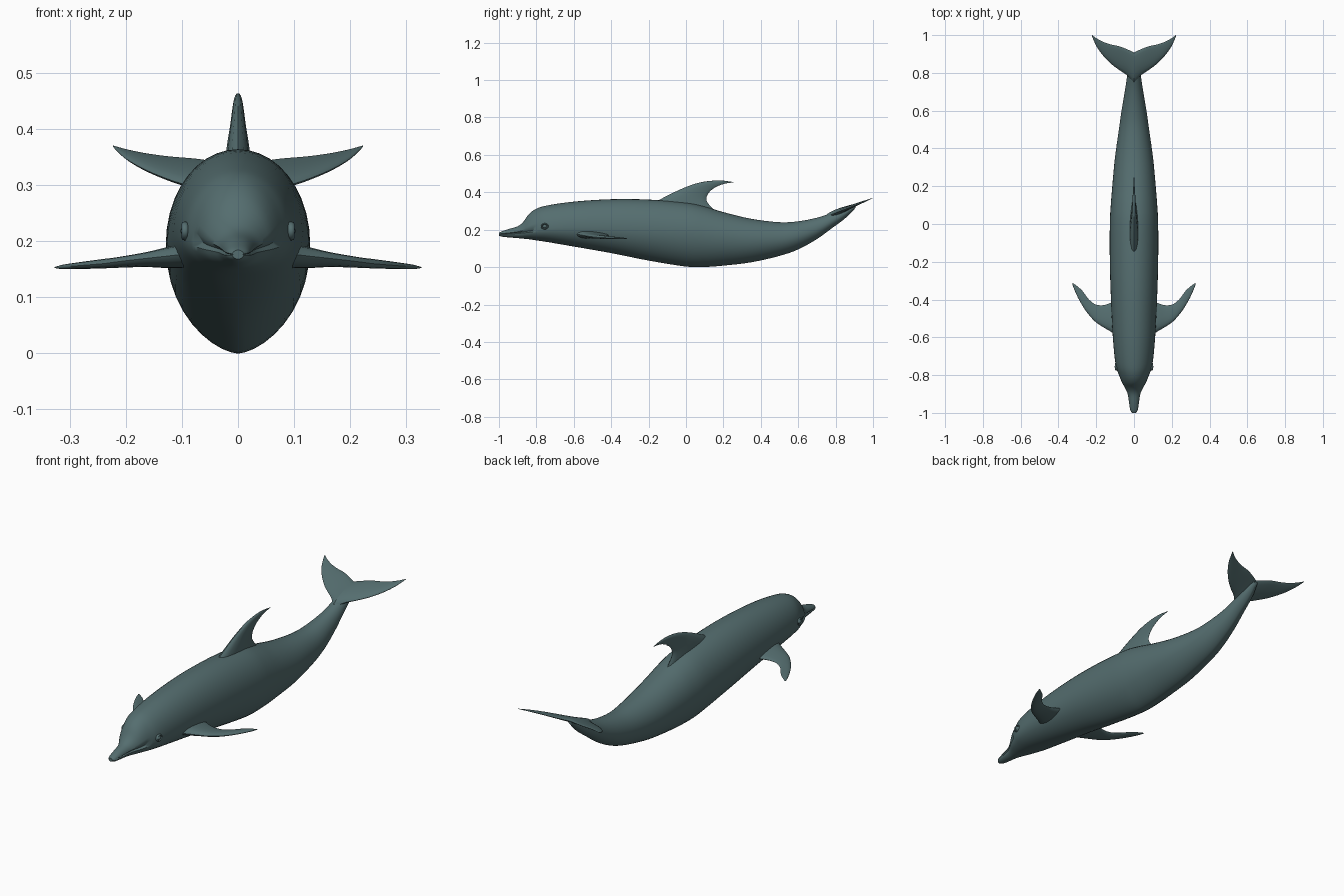
import bpy, bmesh, math
from mathutils import Vector

if "Cube" in bpy.data.objects:
    bpy.data.objects.remove(bpy.data.objects["Cube"])

skin = bpy.data.materials.new("slate_grey_skin")
skin.diffuse_color = (0.09, 0.155, 0.16, 1)
skin.use_nodes = True
skin.node_tree.nodes["Principled BSDF"].inputs["Base Color"].default_value = skin.diffuse_color


def spline(rows, steps):
    """Smoothly interpolate rows of numbers (Catmull-Rom)."""
    out = []
    for i in range(len(rows) - 1):
        p = [rows[max(i - 1, 0)], rows[i], rows[i + 1], rows[min(i + 2, len(rows) - 1)]]
        for s in range(steps):
            t = s / steps
            out.append([0.5 * (2 * b + (c - a) * t + (2 * a - 5 * b + 4 * c - d) * t * t
                               + (3 * b - a - 3 * c + d) * t ** 3) for a, b, c, d in zip(*p)])
    return out + [list(rows[-1])]


def loft(name, rings):
    """Skin a list of closed rings and cap both ends."""
    bm = bmesh.new()
    loops = [[bm.verts.new(p) for p in r] for r in rings]
    n = len(loops[0])
    for a, b in zip(loops, loops[1:]):
        for i in range(n):
            bm.faces.new((a[i], a[(i + 1) % n], b[(i + 1) % n], b[i]))
    bm.faces.new(loops[0])
    bm.faces.new(loops[-1])
    bmesh.ops.recalc_face_normals(bm, faces=bm.faces)
    me = bpy.data.meshes.new(name)
    bm.to_mesh(me)
    bm.free()
    return finish(name, me)


def finish(name, me):
    ob = bpy.data.objects.new(name, me)
    bpy.context.collection.objects.link(ob)
    me.materials.append(skin)
    bpy.ops.object.select_all(action='DESELECT')
    ob.select_set(True)
    bpy.context.view_layer.objects.active = ob
    bpy.ops.object.shade_smooth_by_angle(angle=math.radians(50))
    return ob


def fin(name, rows, normal, place):
    """Loft a blade from rows of leading point, trailing point, half thickness."""
    rings = []
    for la, lb, ta, tb, th in spline(rows, 5):
        ring = []
        for k in range(16):
            a = math.tau * k / 16
            u = (1 - math.cos(a)) / 2
            p = place(la + (ta - la) * u, lb + (tb - lb) * u)
            ring.append(p + normal * (th * math.sin(a) * (1.25 - 0.6 * u)))
        rings.append(ring)
    return loft(name, rings)


# Body: y, belly height, back height, half width, height of widest line
stations = [
    (-1.0, .168, .184, .010, .176), (-.985, .163, .191, .020, .177),
    (-.95, .159, .203, .026, .179), (-.90, .155, .218, .034, .184),
    (-.87, .152, .242, .047, .188), (-.84, .149, .283, .064, .193),
    (-.80, .143, .312, .080, .200), (-.74, .134, .330, .098, .206),
    (-.60, .110, .350, .112, .212), (-.40, .075, .363, .122, .210),
    (-.20, .035, .361, .128, .200), (0, .003, .345, .128, .185),
    (.10, .001, .324, .123, .172), (.20, .008, .294, .115, .160),
    (.35, .026, .258, .101, .148), (.50, .060, .240, .080, .150),
    (.60, .095, .245, .066, .168), (.70, .150, .264, .049, .203),
    (.78, .208, .290, .037, .247), (.85, .260, .314, .027, .287),
    (.905, .315, .336, .012, .326)]
rings = []
for y, lo, hi, w, mid in spline(stations, 4):
    ring = []
    for k in range(40):
        a = math.tau * k / 40
        c, s = math.cos(a), math.sin(a)
        # belly is a little keeled, back is round
        e = 1.0 if s >= 0 else 1.0 + .25 * max(0, min(1, (y + .7) / .5))
        x = w * math.copysign(abs(c) ** e, c)
        # mouth crease along the widest line of the beak
        if k in (0, 20) and y < -.80:
            x *= .84
        ring.append((x, y, mid + (hi - mid if s > 0 else mid - lo) * s))
    rings.append(ring)
loft("body", rings)

# Dorsal fin, swept backwards
fin("dorsal_fin", [
    (-.19, .335, .17, .285, .026), (-.10, .382, .115, .345, .020),
    (-.02, .420, .112, .380, .014), (.06, .449, .137, .413, .010),
    (.13, .461, .175, .435, .007), (.19, .463, .212, .447, .004),
    (.252, .455, .254, .453, .001)],
    Vector((1, 0, 0)), lambda y, z: Vector((0, y, z)))

up = Vector((0, 0, 1))
for side, tag in ((1, "left"), (-1, "right")):
    # Flippers
    fin(tag + "_flipper", [
        (.07, -.61, .07, -.39, .024), (.12, -.572, .125, -.418, .019),
        (.165, -.545, .165, -.430, .013), (.21, -.513, .205, -.425, .010),
        (.255, -.460, .24, -.398, .008), (.29, -.403, .275, -.352, .006),
        (.315, -.350, .305, -.326, .004), (.327, -.316, .325, -.312, .001)],
        up, lambda x, y: Vector((side * x, y, .171 - .08 * (x - .1) + .05 * max(0, -y - .48))))

    # Tail flukes, rising toward the tips
    fin(tag + "_tail_fluke", [
        (0, .74, 0, .908, .018), (.035, .785, .03, .922, .014),
        (.075, .813, .075, .940, .011), (.12, .847, .12, .950, .009),
        (.165, .893, .16, .963, .007), (.20, .943, .195, .981, .004),
        (.223, .996, .222, 1.0, .001)],
        up, lambda x, y: Vector((side * x, y, .29 + .4 * (y - .8))))

    # Eye: small bulge with a raised lid around it
    bm = bmesh.new()
    bmesh.ops.create_uvsphere(bm, u_segments=16, v_segments=10, radius=.012)
    for v in bm.verts:
        v.co = Vector((side * .094 + v.co.x * .7, -.755 + v.co.y, .218 + v.co.z * .8))
    me = bpy.data.meshes.new(tag + "_eye")
    bm.to_mesh(me)
    bm.free()
    finish(tag + "_eye", me)
    lid = []
    for k in range(21):
        a = math.tau * k / 20
        c = Vector((side * .0945, -.755 + .017 * math.cos(a), .218 + .013 * math.sin(a)))
        out = Vector((0, math.cos(a), math.sin(a)))
        lid.append([c + out * (.004 * math.cos(b)) + Vector((.006 * math.sin(b), 0, 0))
                    for b in (math.tau * j / 8 for j in range(8))])
    loft(tag + "_eyelid", lid)
